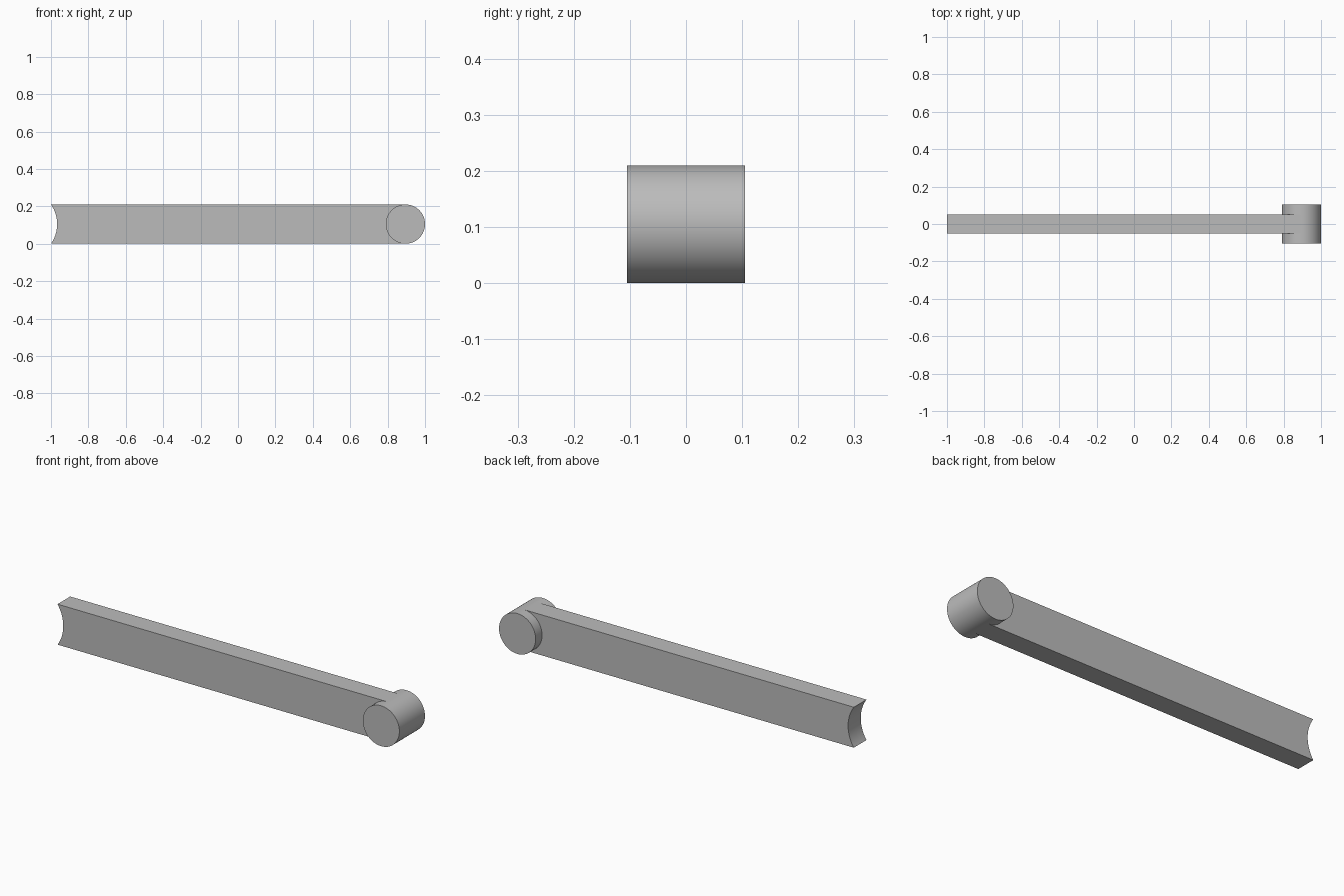
import bpy, bmesh, math
from mathutils import Vector

cube = bpy.data.objects.get("Cube")
if cube:
    bpy.data.objects.remove(cube, do_unlink=True)

RADIUS = 0.105        # pivot radius, also half the bar height
PIVOT_X = 1 - RADIUS
HALF_BAR = 0.052      # half the bar thickness
SAGITTA = 0.033       # depth of the hollow end

grey = bpy.data.materials.new("plain grey")
grey.use_nodes = True
colour = (0.5, 0.5, 0.5, 1)
grey.diffuse_color = colour
grey.node_tree.nodes["Principled BSDF"].inputs["Base Color"].default_value = colour


def extrude_profile(name, points, half_depth):
    """Extrude an x-z outline evenly about y = 0."""
    bm = bmesh.new()
    face = bm.faces.new([bm.verts.new((x, -half_depth, z)) for x, z in points])
    result = bmesh.ops.extrude_face_region(bm, geom=[face])
    moved = [v for v in result["geom"] if isinstance(v, bmesh.types.BMVert)]
    bmesh.ops.translate(bm, verts=moved, vec=Vector((0, 2 * half_depth, 0)))
    bmesh.ops.recalc_face_normals(bm, faces=bm.faces)
    mesh = bpy.data.meshes.new(name)
    bm.to_mesh(mesh)
    bm.free()
    mesh.materials.append(grey)
    obj = bpy.data.objects.new(name, mesh)
    bpy.context.collection.objects.link(obj)
    bpy.ops.object.select_all(action="DESELECT")
    obj.select_set(True)
    bpy.context.view_layer.objects.active = obj
    bpy.ops.object.shade_smooth_by_angle(angle=math.radians(30))
    return obj


def arc(cx, cz, radius, start, end, steps):
    angles = [start + (end - start) * i / steps for i in range(steps + 1)]
    return [(cx + radius * math.cos(a), cz + radius * math.sin(a)) for a in angles]


# Long flat bar with a hollow end, running into the pivot
hollow = (RADIUS ** 2 + SAGITTA ** 2) / (2 * SAGITTA)
spread = math.asin(RADIUS / hollow)
end_arc = arc(-1 + SAGITTA - hollow, RADIUS, hollow, spread, -spread, 24)
extrude_profile("bar", end_arc + [(PIVOT_X, 0), (PIVOT_X, 2 * RADIUS)], HALF_BAR)

# Round pivot across the other end
extrude_profile("pivot", arc(PIVOT_X, RADIUS, RADIUS, 0, math.tau, 64)[:-1], RADIUS)
